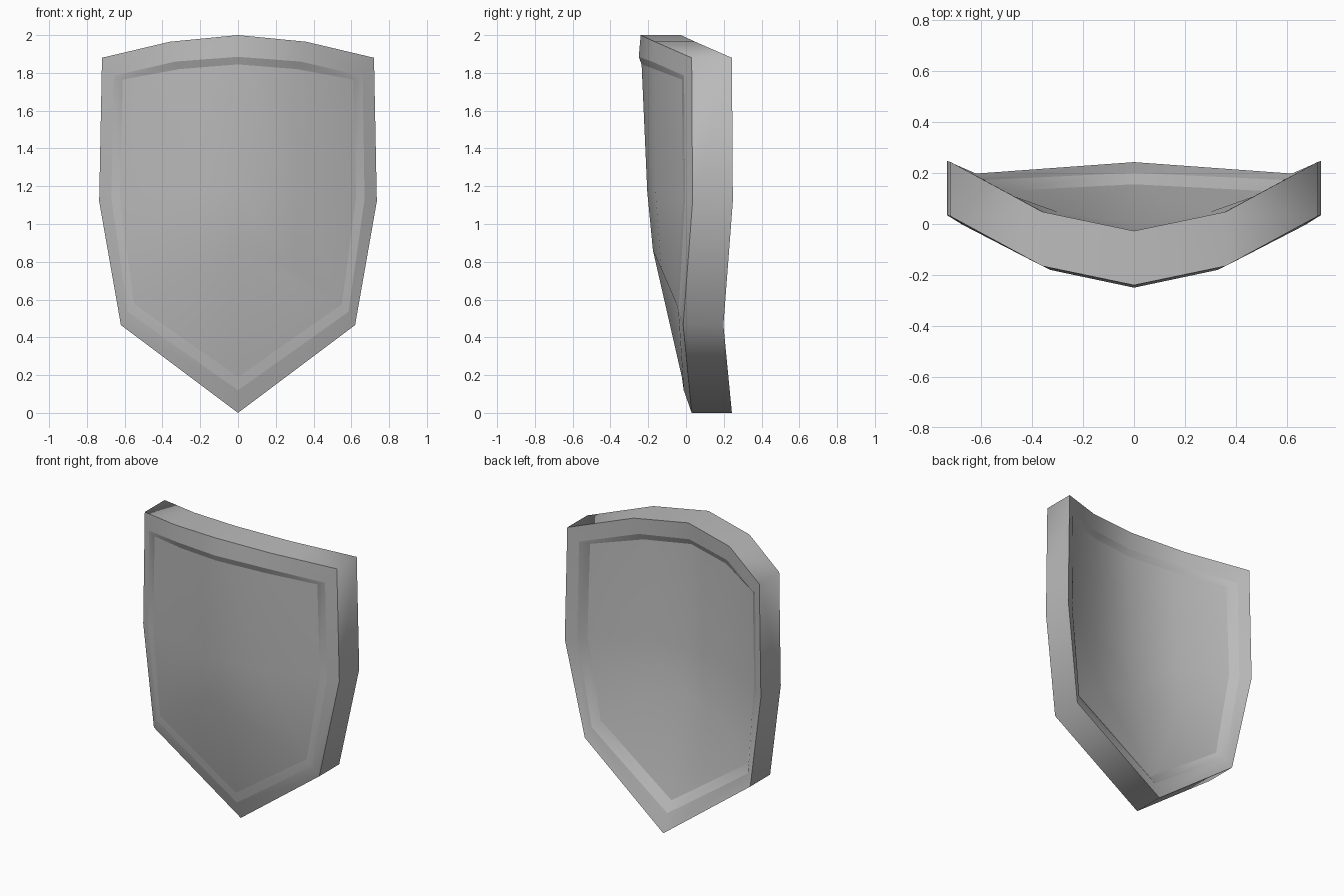
import bpy
import bmesh
from mathutils import Vector

if "Cube" in bpy.data.objects:
    bpy.data.objects.remove(bpy.data.objects["Cube"], do_unlink=True)

# Single steel grey material
steel = bpy.data.materials.new("steel_grey")
steel.use_nodes = True
grey = (0.5, 0.5, 0.5, 1.0)
steel.diffuse_color = grey
steel.node_tree.nodes["Principled BSDF"].inputs["Base Color"].default_value = grey

# Half outlines, from top centre round the +x side to the bottom tip
outer = [(0, -.24, 2), (.36, -.165, 1.965), (.72, .03, 1.88),
         (.735, .035, 1.12), (.62, -.015, .465), (0, .03, 0)]
rim = [(0, -.25, 1.885), (.33, -.18, 1.86), (.66, -.01, 1.785),
       (.67, -.005, 1.13), (.585, -.04, .535), (0, -.012, .12)]
panel = [(0, -.235, 1.845), (.31, -.167, 1.82), (.61, -.022, 1.765),
         (.625, -.015, 1.14), (.55, -.05, .575), (0, -.022, .19)]
# Two crease points on each inner row: centre, then middle column
creases = [(0, -.205, 1.17), (.32, -.16, 1.15), (0, -.175, .86), (.3, -.13, .76)]

RIM_THICKNESS = 0.213
PANEL_THICKNESS = 0.178

bm = bmesh.new()


def add_points(points, offset=0.0):
    return [bm.verts.new(Vector(p) + Vector((0, offset, 0))) for p in points]


def add_panel(edge, inner, flip):
    c0, m0, s0, s1, s2, tip = edge
    c1, m1, c2, m2 = inner
    for quad in ((c0, c1, m1, m0), (m0, m1, s1, s0), (c1, c2, m2, m1),
                 (m1, m2, s2, s1), (c2, tip, s2, m2)):
        bm.faces.new(quad[::-1] if flip else quad)


# Rim, wall and recess strips running from the back panel to the front panel
loops = [add_points(panel, PANEL_THICKNESS), add_points(rim, RIM_THICKNESS),
         add_points(outer, RIM_THICKNESS), add_points(outer),
         add_points(rim), add_points(panel)]
for a, b in zip(loops, loops[1:]):
    for i in range(len(a) - 1):
        bm.faces.new((a[i], b[i], b[i + 1], a[i + 1]))

# Curved front and back panels
add_panel(loops[-1], add_points(creases), False)
add_panel(loops[0], add_points(creases, PANEL_THICKNESS), True)

# Smooth shading within each band, crisp edges between bands
for face in bm.faces:
    face.smooth = True
for loop in loops:
    for a, b in zip(loop, loop[1:]):
        bm.edges.get((a, b)).smooth = False

mesh = bpy.data.meshes.new("shield_body")
bm.to_mesh(mesh)
bm.free()
mesh.materials.append(steel)
shield = bpy.data.objects.new("shield_body", mesh)
bpy.context.collection.objects.link(shield)

# Mirror to complete the other half
mirror = shield.modifiers.new("mirror", 'MIRROR')
mirror.use_axis[0] = True
mirror.use_clip = True
mirror.merge_threshold = 0.001
